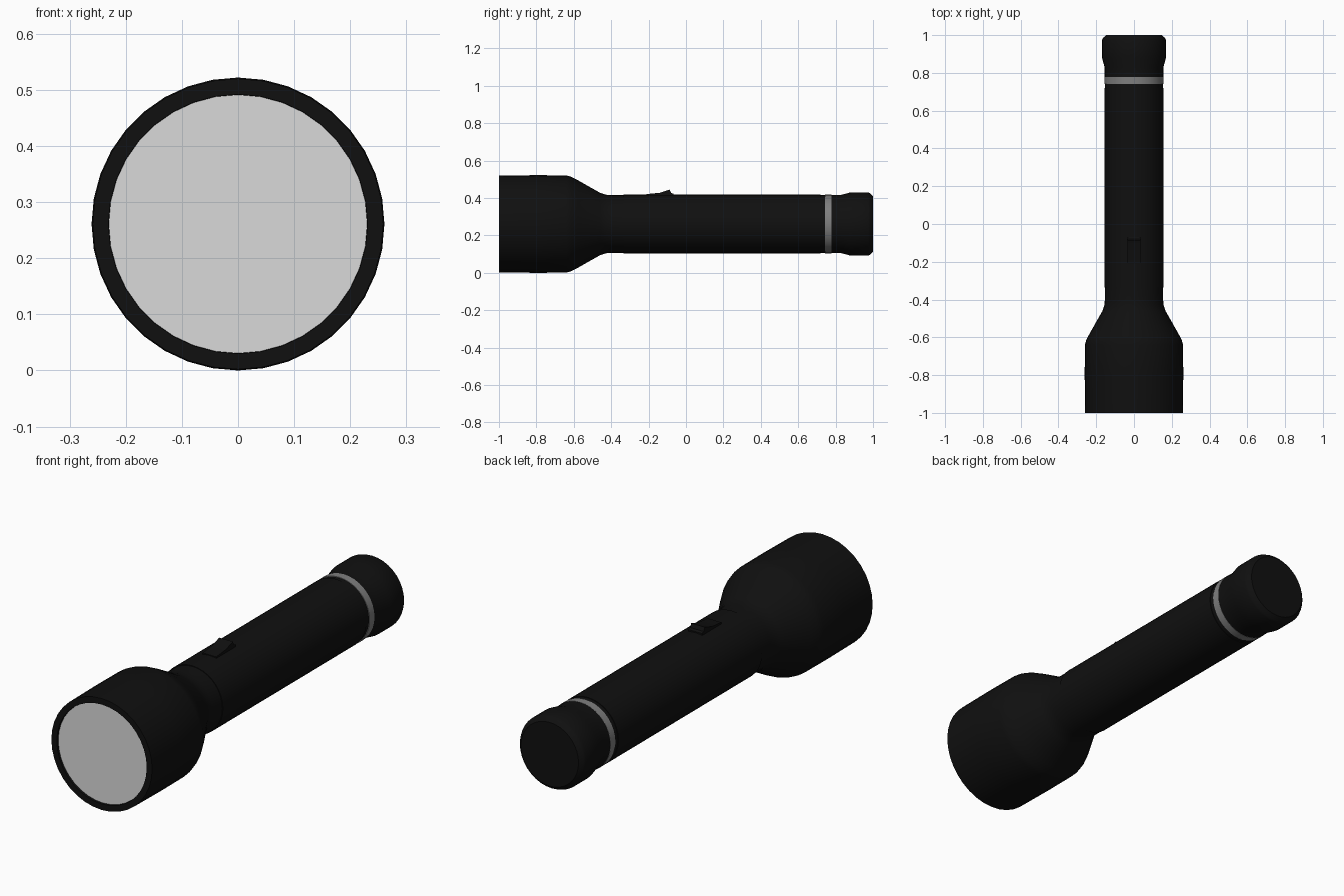
import bpy, bmesh, math
from mathutils import Vector

cube = bpy.data.objects.get("Cube")
if cube:
    bpy.data.objects.remove(cube, do_unlink=True)

AXIS_Z = 0.261
SIDES = 36


def material(name, value):
    mat = bpy.data.materials.new(name)
    mat.use_nodes = True
    color = (value, value, value, 1)
    mat.diffuse_color = color
    bsdf = next(n for n in mat.node_tree.nodes if n.type == 'BSDF_PRINCIPLED')
    bsdf.inputs["Base Color"].default_value = color
    return mat


black = material("black", 0.005)
silver = material("silver grey", 0.21)
glass = material("pale lens grey", 0.7)


def finish(name, bm, mat):
    bmesh.ops.recalc_face_normals(bm, faces=bm.faces)
    mesh = bpy.data.meshes.new(name)
    bm.to_mesh(mesh)
    bm.free()
    mesh.materials.append(mat)
    obj = bpy.data.objects.new(name, mesh)
    bpy.context.collection.objects.link(obj)
    bpy.ops.object.select_all(action='DESELECT')
    bpy.context.view_layer.objects.active = obj
    obj.select_set(True)
    bpy.ops.object.shade_smooth_by_angle(angle=math.radians(30))
    return obj


def lathe(name, profile, mat):
    """Turn a (y, radius) profile about the long axis and cap both ends."""
    bm = bmesh.new()
    rings = []
    for y, r in profile:
        angles = [2 * math.pi * i / SIDES for i in range(SIDES)]
        rings.append([bm.verts.new((r * math.sin(a), y, AXIS_Z + r * math.cos(a)))
                      for a in angles])
    for a, b in zip(rings, rings[1:]):
        for i in range(SIDES):
            j = (i + 1) % SIDES
            bm.faces.new((a[i], a[j], b[j], b[i]))
    bm.faces.new(rings[0])
    bm.faces.new(rings[-1])
    return finish(name, bm, mat)


# Flared head with a raised rim around the lens
lathe("head", [(-0.985, 0.23), (-1, 0.231), (-1, 0.259), (-0.8, 0.261),
               (-0.64, 0.26), (-0.615, 0.253), (-0.58, 0.235), (-0.46, 0.167),
               (-0.43, 0.157), (-0.4, 0.154), (-0.33, 0.154)], black)
lathe("lens", [(-0.99, 0.2305), (-0.984, 0.2305)], glass)

# Handle, metal band and tail cap
lathe("barrel", [(-0.335, 0.157), (0.72, 0.157)], black)
lathe("rear_sleeve", [(0.71, 0.154), (0.84, 0.154)], black)
lathe("band", [(0.742, 0.157), (0.778, 0.157)], silver)
lathe("tail_cap", [(0.778, 0.156), (0.83, 0.156), (0.88, 0.169), (0.975, 0.169),
                   (0.985, 0.164), (1, 0.148)], black)

# Thumb switch: a side profile given width
bm = bmesh.new()
outline = [(-0.21, 0.4), (-0.21, 0.421), (-0.14, 0.428), (-0.088, 0.445),
           (-0.08, 0.428), (-0.068, 0.423), (-0.068, 0.4)]
face = bm.faces.new([bm.verts.new((-0.035, y, z)) for y, z in outline])
side = bmesh.ops.extrude_face_region(bm, geom=[face])
moved = [v for v in side["geom"] if isinstance(v, bmesh.types.BMVert)]
bmesh.ops.translate(bm, verts=moved, vec=Vector((0.07, 0, 0)))
finish("thumb_switch", bm, black)
